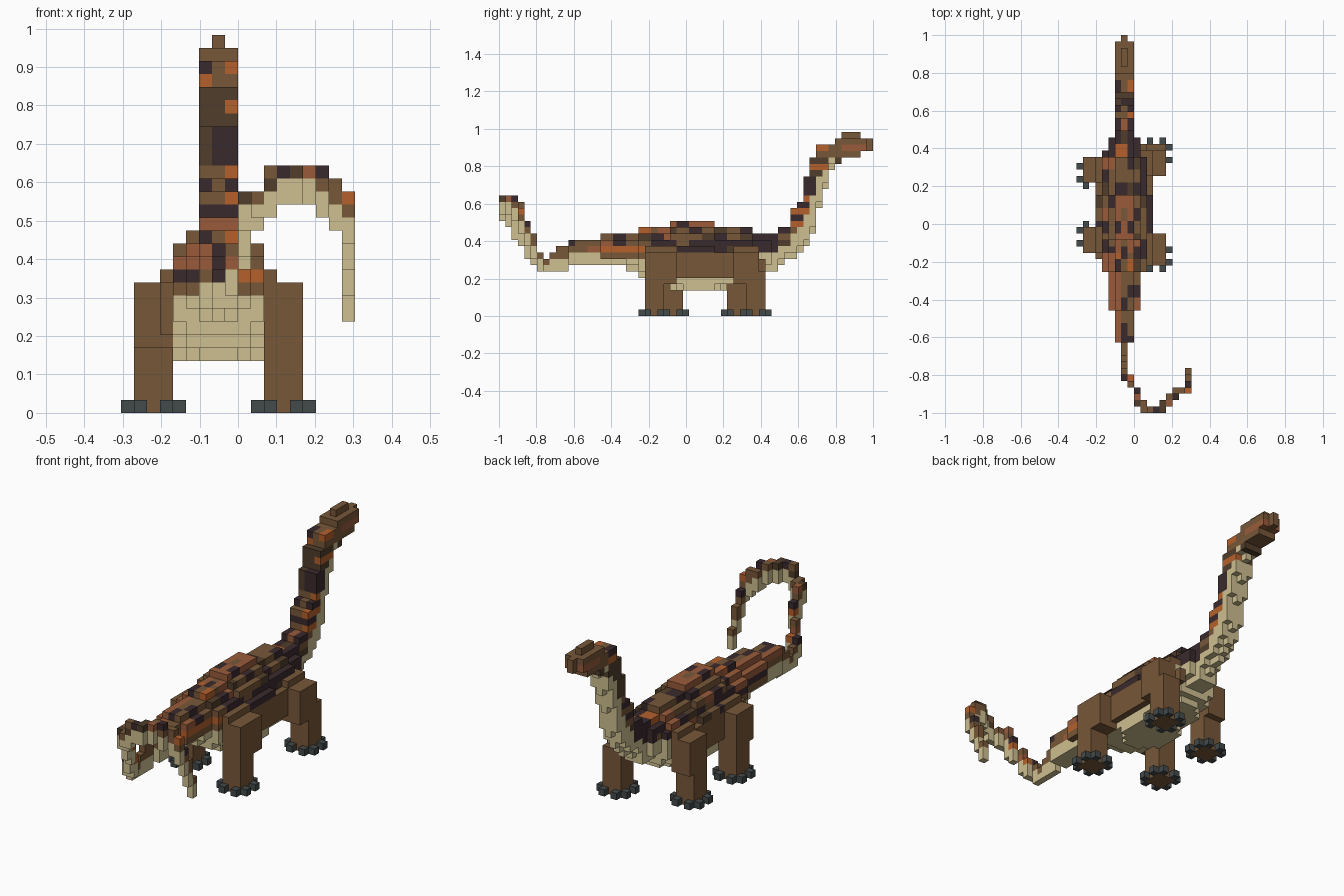
import bpy, bmesh, random
from mathutils import Vector

random.seed(7)
if "Cube" in bpy.data.objects:
    bpy.data.objects.remove(bpy.data.objects["Cube"], do_unlink=True)

STEP = 2 / 59      # block size
MID = 7            # column of the spine

COLOURS = {
    "brown hide": (0.185, 0.096, 0.040),
    "pale belly": (0.620, 0.525, 0.285),
    "dark spots": (0.042, 0.023, 0.026),
    "orange spots": (0.460, 0.118, 0.025),
    "rust patches": (0.320, 0.105, 0.043),
    "umber patches": (0.082, 0.047, 0.024),
    "slate claws": (0.056, 0.067, 0.068),
}
NAMES = list(COLOURS)
BROWN, BELLY, DARK, ORANGE, RUST, UMBER, CLAW = range(len(NAMES))
materials = []
for name, rgb in COLOURS.items():
    mat = bpy.data.materials.new(name)
    mat.use_nodes = True
    mat.diffuse_color = (*rgb, 1)
    bsdf = mat.node_tree.nodes["Principled BSDF"]
    bsdf.inputs["Base Color"].default_value = (*rgb, 1)
    bsdf.inputs["Roughness"].default_value = 0.9
    materials.append(mat)

blocks = {}        # (i, j, k) -> (part, colour)
patches = {}


def put(part, i, j, k, colour):
    blocks[i, j, k] = (part, colour)


def spotted(i, j, k):
    """Mottled back colour, in patches two blocks long."""
    key = (i, j // 2, k)
    if key not in patches:
        band = k in (10, 11) and 22 < j < 46
        weights = (2, 12, 0, 1, 1) if band else (9, 5, 2, 2, 2)
        patches[key] = random.choices((BROWN, DARK, ORANGE, RUST, UMBER), weights)[0]
    return patches[key]


def back(i, j, k):
    """Trunk back: rust over the right hip and beside the spine."""
    d = abs(i - MID)
    if j < 25 and k in (11, 12) and 3 < i < MID:
        return RUST
    if j < 25 and k == 10 and d > 1:
        return ORANGE if i > MID else DARK
    if 24 < j < 36 and k > 12 and d == 1:
        return RUST if j % 6 < 4 else spotted(i, j, k)
    return spotted(i, j, k)


# Trunk and tail base: first row, last row, bottom, top, half width
DROP = (0, 0, 1, 2, 4)
OVALS = {4: (4.6, 3.6), 5: (9, 4.1)}    # outline of the lowest belly layers
TRUNK = [
    (11, 15, 8, 11, 1), (16, 19, 8, 12, 2), (20, 21, 7, 12, 2),
    (22, 23, 6, 13, 3), (24, 26, 4, 13, 4), (27, 33, 4, 14, 4),
    (34, 39, 4, 13, 4), (40, 40, 6, 12, 3), (41, 42, 7, 12, 2),
    (43, 43, 7, 12, 1),
]
for first, last, low, high, half in TRUNK:
    for j in range(first, last + 1):
        pale_top = 9 if j < 16 or j > 39 else 8
        for i in range(MID - half, MID + half + 1):
            d = abs(i - MID)
            rise = half // 2 if d == half else 0
            for k in range(low + rise, high - DROP[d] + 1):
                length, width = OVALS.get(k, (99, 99))
                if ((j - 31) / length) ** 2 + (d / width) ** 2 > 1:
                    continue
                if d < 4 and k <= pale_top:
                    colour = BELLY
                elif k < 10:
                    colour = BROWN
                else:
                    colour = back(i, j, k)
                put("tail_base" if j < 20 else "trunk", i, j, k, colour)


def nape(i, j, k):
    """Nape markings: dark bands low down, a dark saddle higher up."""
    if k in (14, 16, 18):
        return ORANGE if i > MID else BROWN
    if k in (15, 17):
        return BROWN if i == MID and k == 17 else DARK
    if k in (19, 20, 21):
        return UMBER if i < MID else DARK
    if k in (22, 23, 24):
        return ORANGE if i > MID and k == 23 else UMBER
    if k > 24 and j > 51:
        return BROWN
    if k > 24:
        return (ORANGE if k == 25 else DARK, BROWN, BROWN if k == 25 else ORANGE)[i - MID + 1]
    return spotted(i, j, k)


# Neck: bottom and top of each row going forward; the middle column stands proud
NECK = [(8, 13), (9, 13), (9, 16), (10, 17), (11, 21),
        (13, 24), (17, 26), (20, 26), (23, 26), (24, 27)]
for j, (low, high) in enumerate(NECK, 44):
    for i in range(MID - 1, MID + 2):
        edge = 1 if i != MID and j < 53 else 0
        for k in range(low + edge, high + 1):
            pale = k - low < 0.5 * (high - low) and j < 53
            put("neck", i, j, k, BELLY if pale else nape(i, j, k))

# Head with crest, snout tip and rust cheeks
for j in range(54, 58):
    for i in range(MID - 1, MID + 2):
        for k in range(25 if j < 57 else 26, 28):
            put("head", i, j, k, RUST if k == 26 and i != MID else BROWN)
    if j < 57:
        put("head", MID, j, 28, BROWN)
for k in (26, 27):
    put("head", MID, 58, k, BROWN)

# Thin tail curling up, over and down: column, row, bottom, top
TAIL = [
    (7, 10, 7, 10), (7, 9, 7, 10), (7, 8, 7, 9), (7, 7, 7, 8), (7, 6, 7, 9),
    (7, 5, 8, 10), (8, 5, 8, 10), (8, 4, 9, 12), (9, 3, 11, 14),
    (9, 2, 12, 16), (9, 1, 14, 16), (10, 1, 14, 16), (10, 0, 15, 16),
    (11, 0, 15, 18), (12, 0, 16, 18), (13, 0, 16, 18), (13, 1, 16, 18),
    (14, 1, 16, 18), (14, 2, 16, 18), (15, 2, 15, 18), (15, 3, 15, 17),
    (16, 3, 14, 17), (17, 3, 13, 16), (17, 4, 11, 14), (17, 5, 9, 12),
    (17, 6, 7, 9),
]
for i, j, low, high in TAIL:
    for k in range(low, high + 1):
        pale = k < high and (k - low < 2 or high - k > 1)
        put("tail", i, j, k, BELLY if pale else spotted(i, j, k))

# Legs: name, side, centre row of the foot, first and last row of the thigh
LEGS = [
    ("hind_leg_a", 1, 24, 23, 27), ("hind_leg_b", -1, 27, 25, 28),
    ("front_leg_a", 1, 40, 37, 40), ("front_leg_b", -1, 37, 36, 39),
]
for name, side, row, rear, front in LEGS:
    for d in (4, 5, 6):
        # Shin straight above the foot
        for j in range(row - 1, row + 2):
            for k in range(7):
                put(name, MID + side * d, j, k, BROWN)
        # Thigh leaning towards the trunk
        for j in range(rear, front + 1):
            for k in range(5, 11 if d == 4 else 10):
                put(name, MID + side * d, j, k, BROWN)
    for j in range(row - 1, row + 2):
        for k in range(7, 9):
            put(name, MID + side * 3, j, k, BROWN)
    # Eight claws ring each foot
    for a in (-2, 2):
        for b in (-1, 1):
            put(name + "_claws", MID + side * 5 + a, row + b, 0, CLAW)
            put(name + "_claws", MID + side * 5 + b, row + a, 0, CLAW)


def build(part):
    """Make one object from the exposed faces of a part's blocks."""
    bm = bmesh.new()
    slots = []
    for cell, (owner, colour) in blocks.items():
        if owner != part:
            continue
        if colour not in slots:
            slots.append(colour)
        for axis in range(3):
            for sign in (0, 1):
                near = list(cell)
                near[axis] += 1 if sign else -1
                if tuple(near) in blocks:
                    continue
                u, v = Vector(), Vector()
                u[(axis + 1) % 3] = STEP
                v[(axis + 2) % 3] = STEP
                o = (Vector(cell) - Vector((9, 29.5, 0))) * STEP
                o[axis] += STEP * sign
                ring = [o, o + u, o + u + v, o + v]
                if not sign:
                    ring.reverse()
                face = bm.faces.new([bm.verts.new(p) for p in ring])
                face.material_index = slots.index(colour)
    bmesh.ops.remove_doubles(bm, verts=bm.verts, dist=STEP / 100)
    mesh = bpy.data.meshes.new(part)
    bm.to_mesh(mesh)
    bm.free()
    for slot in slots:
        mesh.materials.append(materials[slot])
    bpy.context.collection.objects.link(bpy.data.objects.new(part, mesh))


for part in sorted({owner for owner, _ in blocks.values()}):
    build(part)
